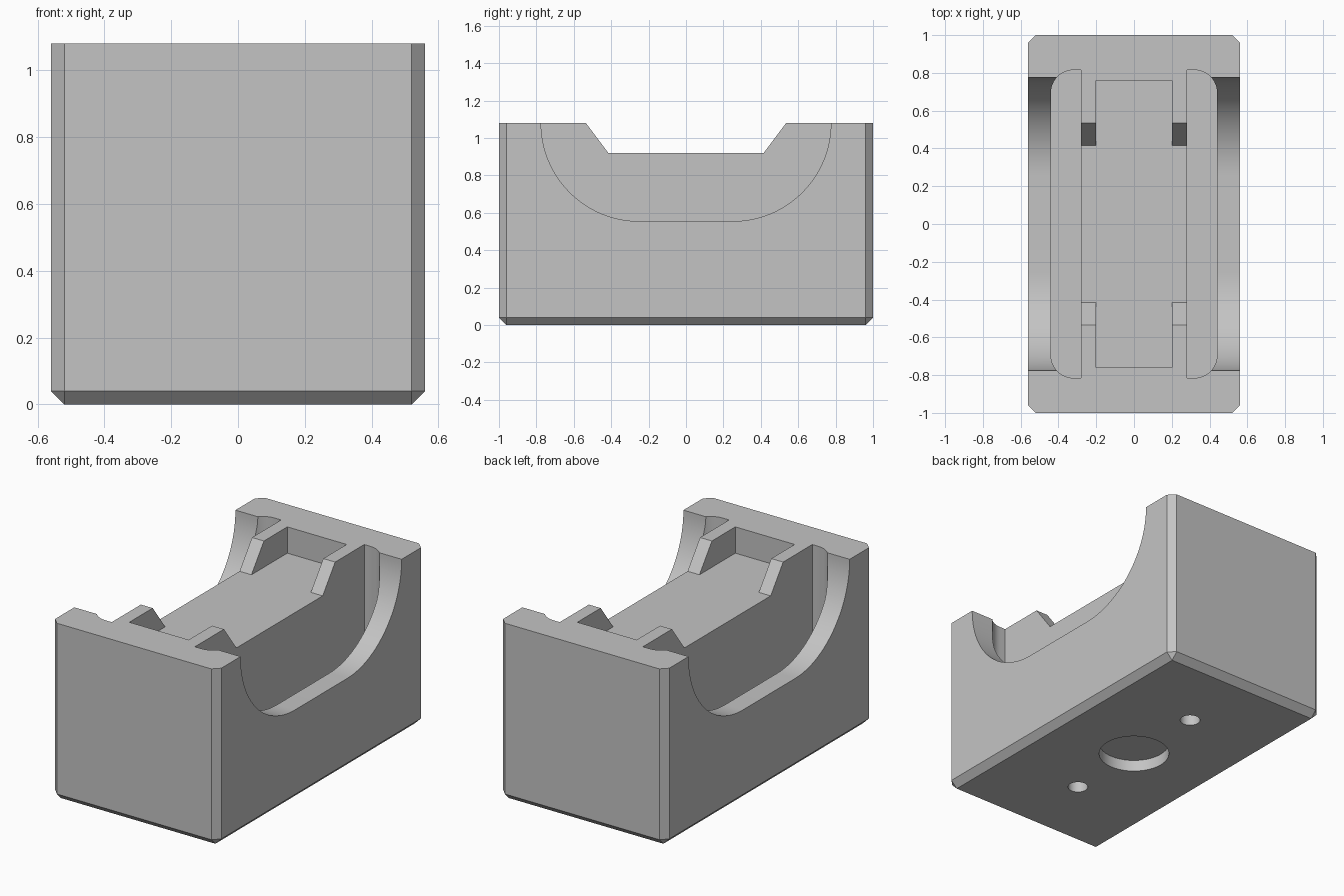
import bpy, bmesh, math

old = bpy.data.objects.get("Cube")
if old:
    bpy.data.objects.remove(old, do_unlink=True)

W, L, H = 0.56, 1.0, 1.08      # half width, half length, height
CHAMFER = 0.04
ABOVE = H + 0.2                # cutters reach past the top
FLOOR = 0.92                   # height of the middle bed

grey = bpy.data.materials.new("plain grey")
grey.use_nodes = True
colour = (0.55, 0.55, 0.55, 1)
grey.diffuse_color = colour
grey.node_tree.nodes["Principled BSDF"].inputs["Base Color"].default_value = colour


def to_object(name, bm):
    bmesh.ops.recalc_face_normals(bm, faces=bm.faces[:])
    mesh = bpy.data.meshes.new(name)
    bm.to_mesh(mesh)
    bm.free()
    obj = bpy.data.objects.new(name, mesh)
    bpy.context.collection.objects.link(obj)
    mesh.materials.append(grey)
    return obj


def prism(name, outline, start, end, axis):
    """Extrude a closed outline: (y, z) along x, or (x, y) along z."""
    bm = bmesh.new()
    place = (lambda p: (start, *p)) if axis == "x" else (lambda p: (*p, start))
    face = bm.faces.new([bm.verts.new(place(p)) for p in outline])
    new = bmesh.ops.extrude_face_region(bm, geom=[face])["geom"]
    depth = end - start
    shift = (depth, 0, 0) if axis == "x" else (0, 0, depth)
    bmesh.ops.translate(bm, vec=shift, verts=[v for v in new if isinstance(v, bmesh.types.BMVert)])
    return to_object(name, bm)


def arc(cx, cy, r, a0, a1, n):
    angles = [math.radians(a0 + (a1 - a0) * i / n) for i in range(n + 1)]
    return [(cx + r * math.cos(a), cy + r * math.sin(a)) for a in angles]


def rect(x0, x1, y):
    return [(x0, -y), (x1, -y), (x1, y), (x0, y)]


# Block with chamfered uprights and underside, sharp top rim
bm = bmesh.new()
bmesh.ops.create_cube(bm, size=1)
bmesh.ops.scale(bm, vec=(2 * W, 2 * L, H), verts=bm.verts)
bmesh.ops.translate(bm, vec=(0, 0, H / 2), verts=bm.verts)
edges = [e for e in bm.edges if min(v.co.z for v in e.verts) < H / 2]
bmesh.ops.bevel(bm, geom=edges, offset=CHAMFER, segments=1, affect="EDGES")
block = to_object("cradle_block", bm)

cutters = []

# Round-ended side openings, and deep slots behind them
R, FLAT = 0.525, 0.25
opening = ([(-FLAT - R, ABOVE)] + arc(-FLAT, H, R, 180, 270, 32)
           + arc(FLAT, H, R, 270, 360, 32) + [(FLAT + R, ABOVE)])
for side, s in (("left", 1), ("right", -1)):
    cutters.append(prism(side + "_opening_cutter", opening, s * 0.36, s * (W + 0.1), "x"))
    r, out, end = 0.12, 0.44, 0.815
    slot = ([(0.28, -end)] + arc(out - r, -end + r, r, -90, 0, 12)
            + arc(out - r, end - r, r, 0, 90, 12) + [(0.28, end)])
    slot = [(s * x, y) for x, y in slot]
    cutters.append(prism(side + "_slot_cutter", slot, 0.28, ABOVE, "z"))

# Sloped dip across the middle, and the long bed between the posts
slope = (0.535 - 0.415) / (H - FLOOR)
top_y = 0.415 + slope * (ABOVE - FLOOR)
dip = [(-0.415, FLOOR), (0.415, FLOOR), (top_y, ABOVE), (-top_y, ABOVE)]
cutters.append(prism("dip_cutter", dip, -0.34, 0.34, "x"))
cutters.append(prism("bed_cutter", rect(-0.2, 0.2, 0.76), FLOOR, ABOVE, "z"))

# Shallow recess and two small holes underneath
for name, y, r, depth in (("recess", 0, 0.2, 0.07),
                          ("front_hole", -0.5, 0.057, 0.2),
                          ("back_hole", 0.5, 0.057, 0.2)):
    circle = arc(0, y, r, 0, 360, 48)[:-1]
    cutters.append(prism(name + "_cutter", circle, -0.1, depth, "z"))

# Carve the block, then discard the cutters
bpy.ops.object.select_all(action="DESELECT")
bpy.context.view_layer.objects.active = block
block.select_set(True)
for cutter in cutters:
    cutter.hide_render = True
    mod = block.modifiers.new(cutter.name, "BOOLEAN")
    mod.operation, mod.solver, mod.object = "DIFFERENCE", "EXACT", cutter
    bpy.ops.object.modifier_apply(modifier=mod.name)
for cutter in cutters:
    bpy.data.objects.remove(cutter, do_unlink=True)

bpy.ops.object.shade_smooth_by_angle(angle=math.radians(25))
